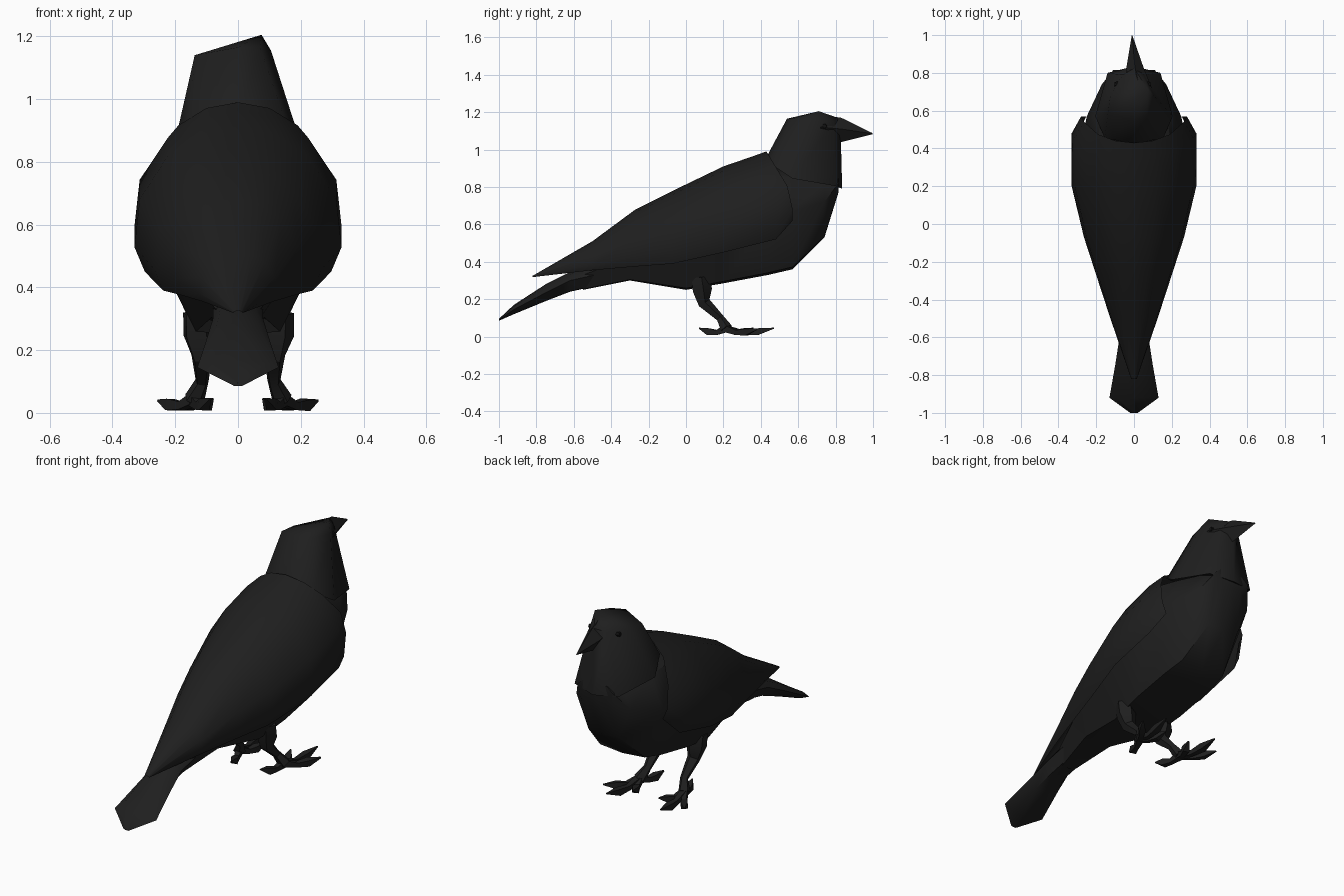
import bpy, bmesh, math
from mathutils import Vector

if "Cube" in bpy.data.objects:
    bpy.data.objects.remove(bpy.data.objects["Cube"])


def material(name, value):
    m = bpy.data.materials.new(name)
    m.use_nodes = True
    colour = (value, value, value, 1)
    m.diffuse_color = colour
    bsdf = m.node_tree.nodes["Principled BSDF"]
    bsdf.inputs["Base Color"].default_value = colour
    bsdf.inputs["Roughness"].default_value = 0.9
    return m


plumage = material("soft_black", 0.0135)
eye_black = material("eye_black", 0.006)


def loft(name, rings, closed=True, angle=45, mat=plumage):
    """Skin a list of equal point rings into one mesh object."""
    bm = bmesh.new()
    rows = [[bm.verts.new(p) for p in ring] for ring in rings]
    n = len(rows[0])
    for a, b in zip(rows, rows[1:]):
        for i in range(n if closed else n - 1):
            j = (i + 1) % n
            bm.faces.new((a[i], a[j], b[j], b[i]))
    if closed:
        bm.faces.new(rows[0])
        bm.faces.new(rows[-1])
    bmesh.ops.remove_doubles(bm, verts=bm.verts, dist=0.0005)
    bmesh.ops.recalc_face_normals(bm, faces=bm.faces)
    mesh = bpy.data.meshes.new(name)
    bm.to_mesh(mesh)
    bm.free()
    mesh.materials.append(mat)
    obj = bpy.data.objects.new(name, mesh)
    bpy.context.collection.objects.link(obj)
    bpy.ops.object.select_all(action='DESELECT')
    obj.select_set(True)
    bpy.context.view_layer.objects.active = obj
    bpy.ops.object.shade_smooth_by_angle(angle=math.radians(angle))
    return obj


def mirrored(half):
    """Close a half ring, whose ends lie on the centre line."""
    return half + [(-x, y, z) for x, y, z in reversed(half[1:-1])]


def tube(name, points, radii, sides=5):
    """Tapered limb through points."""
    pts = [Vector(p) for p in points]
    rings = []
    for i, p in enumerate(pts):
        d = (pts[min(i + 1, len(pts) - 1)] - pts[max(i - 1, 0)]).normalized()
        u = d.orthogonal().normalized()
        v = d.cross(u)
        turns = [2 * math.pi * k / sides for k in range(sides)]
        rings.append([p + radii[i] * (math.cos(t) * u + math.sin(t) * v) for t in turns])
    return loft(name, rings, angle=30)


# Body and tail: y, top, widest height, bottom, half width
def section(y, top, mid, bottom, w):
    return mirrored([(0, y, top), (0.7 * w, y, mid + 0.72 * (top - mid)), (w, y, mid),
                     (0.56 * w, y, bottom + 0.04 * (mid - bottom)), (0, y, bottom)])


body = [(0.815, 0.86, 0.82, 0.77, 0.11), (0.74, 0.88, 0.72, 0.53, 0.17),
        (0.57, 0.92, 0.67, 0.36, 0.25), (0.44, 0.965, 0.62, 0.33, 0.275),
        (0.2, 0.86, 0.54, 0.285, 0.275), (0.0, 0.76, 0.47, 0.25, 0.24),
        (-0.3, 0.56, 0.42, 0.30, 0.15), (-0.55, 0.38, 0.33, 0.25, 0.07)]
loft("body", [section(*s) for s in body])

tail = [(-0.35, 0.42, 0.36, 0.30, 0.08), (-0.62, 0.345, 0.30, 0.24, 0.08),
        (-0.75, 0.28, 0.235, 0.19, 0.10),
        (-0.92, 0.17, 0.145, 0.12, 0.13), (-1.0, 0.095, 0.09, 0.085, 0.02)]
loft("tail", [section(*s) for s in tail])


# Folded wings: an open arched shell over the back
ARCH = [(0, 0), (0.36, 0.05), (0.68, 0.2), (0.95, 0.5), (1, 0.83), (0.9, 1)]


def arch(y, top, bottom, w, lean):
    half = [(w * fx, y + lean * min(1, 1.6 * fz), top - (top - bottom) * fz)
            for fx, fz in ARCH]
    return [(-x, yy, z) for x, yy, z in reversed(half[1:])] + half


wings = [(0.43, 0.99, 0.62, 0.28, 0.14), (0.36, 0.965, 0.52, 0.33, 0.12),
         (0.2, 0.91, 0.45, 0.33, 0), (-0.07, 0.78, 0.39, 0.265, 0),
         (-0.27, 0.68, 0.375, 0.2, 0), (-0.5, 0.51, 0.355, 0.125, 0),
         (-0.82, 0.325, 0.318, 0.015, 0)]
loft("folded_wings", [arch(*s) for s in wings], closed=False)

# Head: a coarse hood whose crown peaks to one side
hem = mirrored([(0, 0.425, 0.95), (0.155, 0.455, 0.92), (0.205, 0.57, 0.845),
                (0.14, 0.8, 0.805), (0, 0.835, 0.79)])
crown = [(0, 0.54, 1.165), (0.07, 0.57, 1.165), (0.105, 0.68, 1.155), (0.05, 0.79, 1.15),
         (0, 0.825, 1.165), (-0.06, 0.79, 1.145), (-0.125, 0.68, 1.14), (-0.138, 0.59, 1.14)]
peak = [(0.075, 0.71, 1.205)] * len(crown)
bm_head = loft("head", [hem, crown, peak], angle=65)

# Beak, flowing out of the forehead: x, y, top, middle, bottom, half width
beak = [(0.03, 0.72, 1.185, 1.12, 1.03, 0.065), (0.005, 0.83, 1.17, 1.11, 1.04, 0.045),
        (-0.01, 0.997, 1.088, 1.085, 1.082, 0.002)]
loft("beak", [[(x, y, top), (x + w, y, mid), (x, y, low), (x - w, y, mid)]
              for x, y, top, mid, low, w in beak], angle=65)

# Eyes
for side, word in ((1, "left"), (-1, "right")):
    x = 0.088 * side - 0.008
    disc = [[(x + side * d, 0.74 + r * math.cos(k * math.pi / 3), 1.125 + r * math.sin(k * math.pi / 3))
             for k in range(6)] for d, r in ((-0.02, 0.016), (0.008, 0.012))]
    loft(word + "_eye", disc, mat=eye_black)

# Legs and feet
TOES = {"inner_toe": (0.08, 0.36, 0.045), "middle_toe": (0.17, 0.47, 0.045),
        "outer_toe": (0.255, 0.38, 0.04), "back_toe": (0.09, 0.07, 0.045)}
for side, word in ((1, "left_"), (-1, "right_")):
    def place(p):
        return Vector((side * p[0], p[1], p[2]))

    ankle = place((0.14, 0.215, 0.042))
    tube(word + "leg", [place((0.13, 0.075, 0.32)), place((0.125, 0.085, 0.25)),
                        place((0.115, 0.095, 0.18)), place((0.115, 0.18, 0.1)), ankle],
         [0.05, 0.055, 0.036, 0.022, 0.034])
    for toe, end in TOES.items():
        end = place(end)
        joint = ankle.lerp(end, 0.65)
        joint.z = 0.026
        knuckle = ankle.lerp(end, 0.35)
        knuckle.z = 0.022
        tube(word + toe, [ankle, knuckle, joint, end], [0.026, 0.018, 0.026, 0.004], 4)
